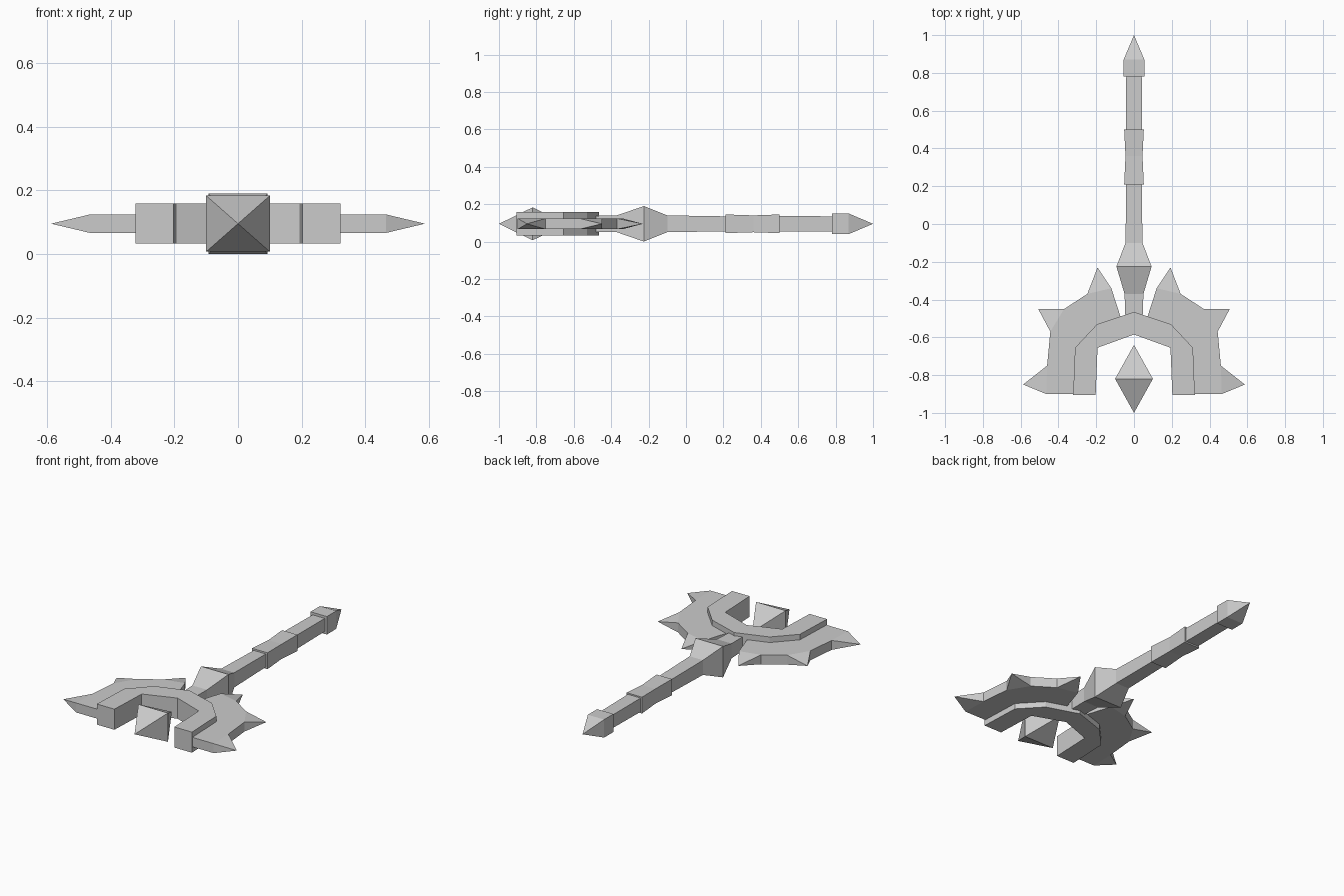
import bpy, bmesh

cube = bpy.data.objects.get("Cube")
if cube:
    bpy.data.objects.remove(cube, do_unlink=True)

MID = 0.095  # height of the weapon's middle plane

grey = bpy.data.materials.new("plain grey")
grey.use_nodes = True
grey.diffuse_color = (0.6, 0.6, 0.6, 1)
bsdf = next(n for n in grey.node_tree.nodes if n.type == 'BSDF_PRINCIPLED')
bsdf.inputs["Base Color"].default_value = (0.6, 0.6, 0.6, 1)
bsdf.inputs["Roughness"].default_value = 0.8


def finish(name, bm):
    bmesh.ops.remove_doubles(bm, verts=bm.verts[:], dist=0.0005)
    bmesh.ops.recalc_face_normals(bm, faces=bm.faces[:])
    mesh = bpy.data.meshes.new(name)
    bm.to_mesh(mesh)
    bm.free()
    mesh.materials.append(grey)
    obj = bpy.data.objects.new(name, mesh)
    bpy.context.collection.objects.link(obj)
    return obj


def square_loft(name, sections):
    """Rectangular sections (y, half width, half height) joined along y."""
    bm = bmesh.new()
    rings = [[bm.verts.new((sx * w, y, MID + sz * h))
              for sx, sz in ((-1, -1), (1, -1), (1, 1), (-1, 1))]
             for y, w, h in sections]
    for a, b in zip(rings, rings[1:]):
        for i in range(4):
            j = (i + 1) % 4
            bm.faces.new((a[i], a[j], b[j], b[i]))
    for ring, section in ((rings[0], sections[0]), (rings[-1], sections[-1])):
        if section[1] > 0:
            bm.faces.new(ring)
    return finish(name, bm)


def plate(name, outline, half, tips=()):
    """Flat outline with thickness; corners listed in tips close to a point."""
    bm = bmesh.new()
    n = len(outline)
    sides = []
    for s in (1, -1):
        sides.append([bm.verts.new((x, y, MID + (0 if i in tips else s * half)))
                      for i, (x, y) in enumerate(outline)])
    body = [i for i in range(n) if i not in tips]
    caps = []
    for side in sides:
        caps.append(bm.faces.new([side[i] for i in body]))
        for t in tips:  # sloping spike faces
            bm.faces.new((side[t - 1], side[t], side[(t + 1) % n]))
    top, low = sides
    for i in range(n):
        j = (i + 1) % n
        bm.faces.new((top[i], top[j], low[j], low[i]))
    bmesh.ops.triangulate(bm, faces=caps)
    return finish(name, bm)


# Shaft with flared collar at the head end
square_loft("shaft", [
    (-0.52, 0.045, 0.042), (-0.37, 0.05, 0.045), (-0.225, 0.093, 0.095),
    (-0.1, 0.045, 0.045), (0.21, 0.041, 0.04), (0.5, 0.043, 0.042),
    (0.78, 0.041, 0.04)])

# Grip, waisted in the middle
square_loft("grip", [(0.21, 0.052, 0.05), (0.36, 0.045, 0.045), (0.5, 0.052, 0.05)])

# Pommel block and spike
square_loft("pommel", [(0.78, 0.055, 0.055), (0.87, 0.055, 0.055), (1.0, 0, 0)])

# Floating crystal in front of the crescent
square_loft("crystal", [(-1.0, 0, 0), (-0.82, 0.1, 0.088), (-0.64, 0, 0)])

# Crescent holder
outer = [(0.0, -0.465), (0.195, -0.53), (0.312, -0.655), (0.322, -0.905)]
inner = [(0.203, -0.905), (0.193, -0.655), (0.0, -0.585)]
half_loop = outer + inner
mirrored = [(-x, y) for x, y in reversed(half_loop) if x > 0]
plate("crescent", half_loop + mirrored, 0.063)

# Spiked blades, one on each side
blade = [(0.07, -0.495), (0.12, -0.34), (0.193, -0.23), (0.247, -0.37),
         (0.37, -0.45), (0.507, -0.45), (0.443, -0.57), (0.46, -0.75),
         (0.587, -0.85), (0.465, -0.9), (0.27, -0.9), (0.25, -0.68),
         (0.15, -0.57)]
for side, sign in (("left", 1), ("right", -1)):
    plate(side + "_blade", [(sign * x, y) for x, y in blade], 0.029, tips=(2, 5, 8))
